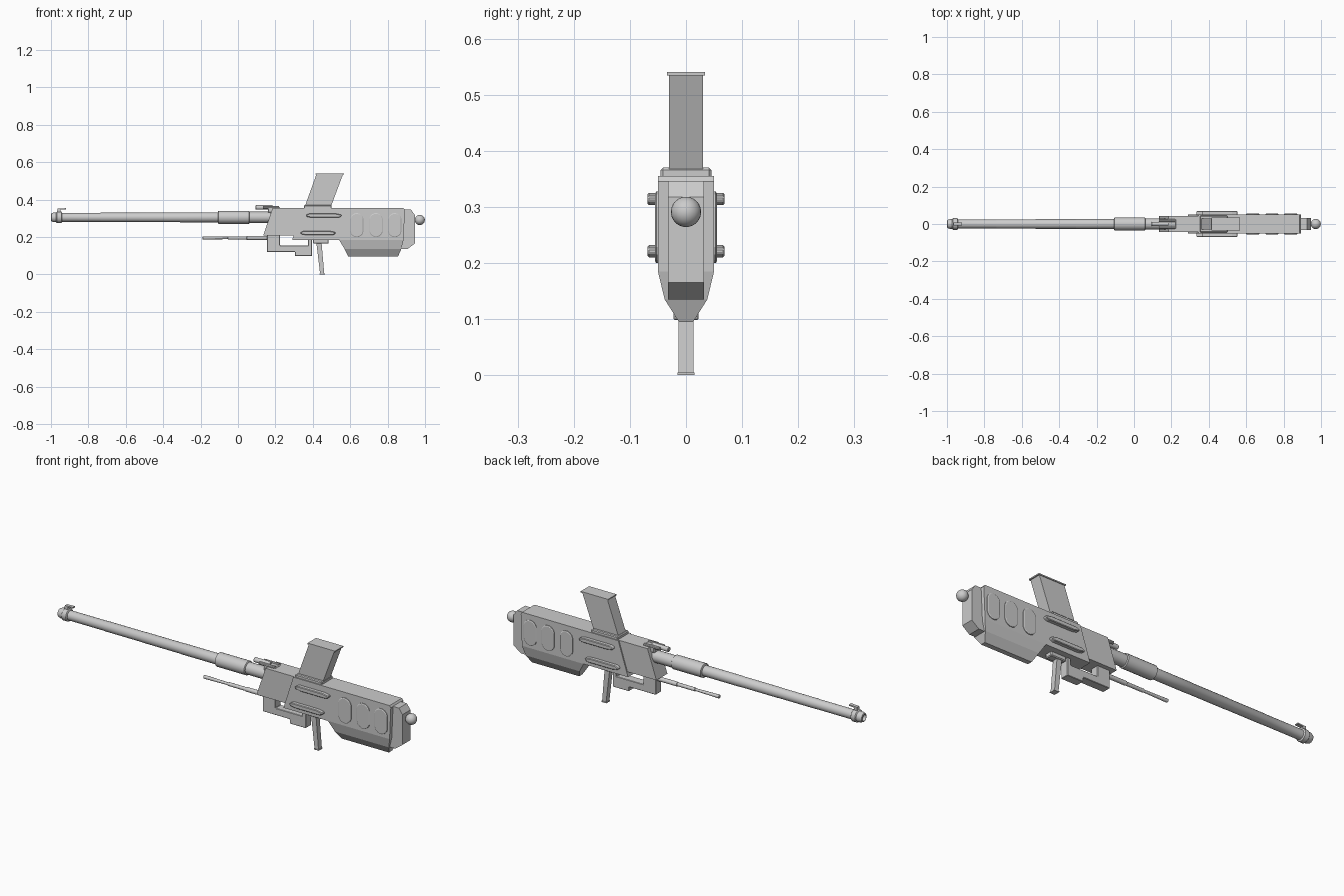
import bpy, bmesh, math

if "Cube" in bpy.data.objects:
    bpy.data.objects.remove(bpy.data.objects["Cube"])


def make(name, bm, smooth=False):
    bmesh.ops.recalc_face_normals(bm, faces=bm.faces[:])
    me = bpy.data.meshes.new(name)
    bm.to_mesh(me)
    bm.free()
    ob = bpy.data.objects.new(name, me)
    bpy.context.collection.objects.link(ob)
    if smooth:
        bpy.ops.object.select_all(action='DESELECT')
        ob.select_set(True)
        bpy.context.view_layer.objects.active = ob
        bpy.ops.object.shade_smooth_by_angle(angle=math.radians(35))
    return ob


def bridge(bm, rings, caps=True):
    for a, b in zip(rings, rings[1:]):
        n = len(a)
        for i in range(n):
            bm.faces.new((a[i], a[(i + 1) % n], b[(i + 1) % n], b[i]))
    if caps:
        bm.faces.new(rings[0])
        bm.faces.new(rings[-1])


def prism(name, profile, y0, y1, bevel=0):
    """Extrude an x-z profile from y0 to y1."""
    bm = bmesh.new()
    bridge(bm, [[bm.verts.new((x, y, z)) for x, z in profile] for y in (y0, y1)])
    ob = make(name, bm)
    if bevel:
        m = ob.modifiers.new("bevel", 'BEVEL')
        m.width, m.segments = bevel, 1
    return ob


def box(name, x0, x1, hw, z0, z1, bevel=0):
    return prism(name, [(x0, z0), (x1, z0), (x1, z1), (x0, z1)], -hw, hw, bevel)


def loft(name, sections):
    """Rectangles (z, x0, x1, half width) stacked upward."""
    bm = bmesh.new()
    bridge(bm, [[bm.verts.new(p) for p in ((a, -w, z), (b, -w, z), (b, w, z), (a, w, z))]
                for z, a, b, w in sections])
    return make(name, bm)


def lathe(name, pts, z, y=0, n=20):
    """Turn (x, radius) points about an axis along x."""
    bm = bmesh.new()
    ang = [2 * math.pi * i / n for i in range(n)]
    bridge(bm, [[bm.verts.new((x, y + r * math.cos(a), z + r * math.sin(a))) for a in ang]
                for x, r in pts])
    return make(name, bm, True)


AXIS = 0.305

# Barrel with three stepped joints, sleeve and muzzle
lathe("barrel", [(-0.96, 0.024), (-0.737, 0.024), (-0.735, 0.0248), (-0.527, 0.0248),
                 (-0.525, 0.0256), (-0.312, 0.0256), (-0.31, 0.0265), (-0.10, 0.0265)], AXIS)
lathe("barrel_sleeve", [(-0.108, 0.027), (-0.105, 0.035), (0.058, 0.035), (0.062, 0.029)], AXIS)
lathe("barrel_root", [(0.05, 0.03), (0.20, 0.03)], AXIS)
lathe("muzzle", [(-0.985, 0.014), (-1.0, 0.016), (-0.998, 0.021), (-0.985, 0.026),
                 (-0.955, 0.026)], AXIS)
lathe("muzzle_ring", [(-0.972, 0.026), (-0.968, 0.031), (-0.945, 0.031), (-0.941, 0.025)], AXIS)

# Front sight hook
prism("front_sight", [(-0.968, 0.33), (-0.945, 0.33), (-0.95, 0.346), (-0.92, 0.348),
                      (-0.92, 0.354), (-0.965, 0.352)], -0.009, 0.009)

# Rear sight tube and clamp
lathe("rear_sight_tube", [(0.093, 0.009), (0.096, 0.012), (0.185, 0.012)], 0.358, n=12)
for s in (-1, 1):
    lathe("rear_sight_knob", [(0.135, 0.008), (0.22, 0.008)], 0.358, s * 0.018, 10)
box("rear_sight_base", 0.16, 0.225, 0.025, 0.33, 0.36, 0.004)

# Receiver: narrower slanted front and wide main body
prism("receiver_front", [(0.135, 0.208), (0.32, 0.208), (0.36, 0.355), (0.185, 0.355)],
      -0.044, 0.044)
prism("receiver_body", [(0.29, 0.185), (0.885, 0.185), (0.892, 0.345), (0.885, 0.355),
                        (0.345, 0.355)], -0.05, 0.05)
loft("receiver_keel", [(0.095, 0.59, 0.855, 0.0125), (0.135, 0.57, 0.873, 0.038),
                       (0.185, 0.54, 0.885, 0.05)])

# Rear cap: chamfered toward the back
bm = bmesh.new()
outer = [(0.87, 0.135), (0.905, 0.135), (0.945, 0.165), (0.945, 0.318), (0.925, 0.346), (0.87, 0.346)]
bridge(bm, [[bm.verts.new((x, y, z)) for x, z in outer] for y in (-0.032, 0.032)])
make("rear_cap", bm)

# Rear ball
bm = bmesh.new()
bmesh.ops.create_uvsphere(bm, u_segments=20, v_segments=12, radius=0.027)
bmesh.ops.translate(bm, verts=bm.verts[:], vec=(0.972, 0, 0.291))
make("rear_ball", bm, True)

# Raised rounded side panels and tapered rails, both sides
for s in (-1, 1):
    for cx in (0.635, 0.738, 0.838):
        bm = bmesh.new()
        rings = []
        for y, k in ((0.045, 0), (0.053, 0), (0.0555, 0.004)):
            ring = []
            for i in range(16):
                a = 2 * math.pi * (i + 0.5) / 16
                zc = 0.2635 + math.copysign(0.028, math.sin(a))
                ring.append(bm.verts.new((cx + (0.0365 - k) * math.cos(a), s * y,
                                          zc + (0.0365 - k) * math.sin(a))))
            rings.append(ring)
        bridge(bm, rings)
        make("side_panel", bm)
    for x0, x1, z in ((0.365, 0.553, 0.314), (0.335, 0.52, 0.221)):
        prism("side_rail", [(x0, z - 0.005), (x0 + 0.03, z - 0.011), (x1 - 0.015, z - 0.011),
                            (x1, z - 0.004), (x1, z + 0.005), (x1 - 0.03, z + 0.011),
                            (x0 + 0.015, z + 0.011), (x0, z + 0.004)],
              min(s * 0.045, s * 0.069), max(s * 0.045, s * 0.069), 0.003)

# Slanted top magazine with collar and cap
box("magazine_collar", 0.352, 0.50, 0.045, 0.345, 0.37, 0.004)
loft("magazine", [(0.36, 0.356, 0.496, 0.03), (0.537, 0.42, 0.562, 0.03)])
box("magazine_cap", 0.414, 0.567, 0.034, 0.534, 0.54)

# Pistol grip
box("grip_mount", 0.40, 0.485, 0.02, 0.165, 0.19, 0.004)
loft("grip", [(0.003, 0.439, 0.461, 0.0135), (0.17, 0.419, 0.447, 0.0135)])
box("grip_cap", 0.436, 0.464, 0.0155, 0, 0.005)

# Open trigger frame under the receiver
prism("trigger_frame", [(0.155, 0.215), (0.155, 0.12), (0.305, 0.12), (0.305, 0.098),
                        (0.395, 0.098), (0.395, 0.19), (0.375, 0.19), (0.375, 0.155),
                        (0.225, 0.155), (0.225, 0.215)], -0.022, 0.022, 0.002)

# Stepped lower rod
lathe("lower_rod", [(-0.19, 0.007), (-0.188, 0.009), (-0.055, 0.0065), (-0.053, 0.009),
                    (0.045, 0.009), (0.047, 0.011), (0.17, 0.011)], 0.195, n=12)
